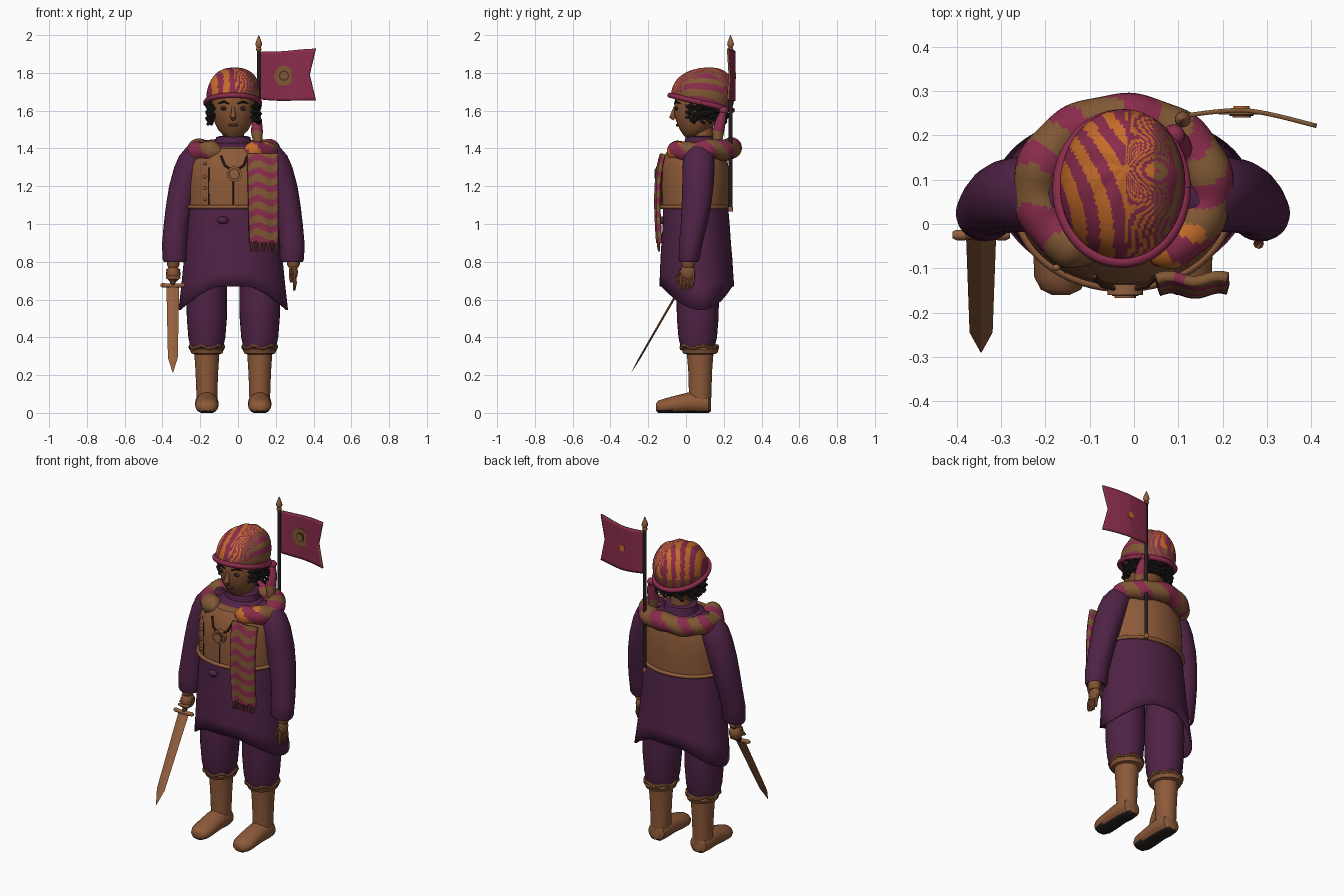
import bpy, bmesh, math, random
from math import sin, cos, pi, sqrt, radians
from mathutils import Vector, Matrix

if "Cube" in bpy.data.objects:
    bpy.data.objects.remove(bpy.data.objects["Cube"])

random.seed(4)
CX = -0.025  # body centre line


def paint(name, r, g, b):
    m = bpy.data.materials.new(name)
    m.diffuse_color = [(c / 255 / 12.92 if c < 11 else ((c / 255 + 0.055) / 1.055) ** 2.4) for c in (r, g, b)] + [1]
    m.use_nodes = True
    m.node_tree.nodes["Principled BSDF"].inputs["Base Color"].default_value = m.diffuse_color
    return m


PURPLE = paint("purple cloth", 80, 35, 70)
LEATHER = paint("tan leather", 141, 90, 57)
SKIN = paint("brown skin", 132, 83, 50)
CRIMSON = paint("crimson cloth", 138, 44, 76)
ORANGE = paint("orange cloth", 198, 108, 42)
OLIVE = paint("olive brown cloth", 128, 88, 52)
BLACK = paint("black", 38, 31, 31)
METAL = paint("bronze", 148, 96, 62)
DARK = paint("dark brown", 70, 42, 30)


def finish(name, bm, mats, rule=None, angle=40):
    bmesh.ops.recalc_face_normals(bm, faces=bm.faces)
    for f in bm.faces:
        f.material_index = rule(f.calc_center_median(), f.normal) if rule else 0
    me = bpy.data.meshes.new(name)
    bm.to_mesh(me)
    bm.free()
    ob = bpy.data.objects.new(name, me)
    bpy.context.collection.objects.link(ob)
    for m in mats if isinstance(mats, (list, tuple)) else [mats]:
        me.materials.append(m)
    bpy.ops.object.select_all(action='DESELECT')
    bpy.context.view_layer.objects.active = ob
    ob.select_set(True)
    bpy.ops.object.shade_smooth_by_angle(angle=radians(angle))
    return ob


def skin_rings(name, rings, mats, rule=None, caps=(True, True), angle=40):
    """Bridge equal loops of points into a surface."""
    bm = bmesh.new()
    vs = [[bm.verts.new(p) for p in r] for r in rings]
    n = len(vs[0])
    for a, b in zip(vs, vs[1:]):
        for i in range(n):
            bm.faces.new((a[i], a[(i + 1) % n], b[(i + 1) % n], b[i]))
    if caps[0]:
        bm.faces.new(vs[0])
    if caps[1]:
        bm.faces.new(vs[-1])
    return finish(name, bm, mats, rule, angle)


def loft(name, secs, mats, n=32, rule=None, axis='z', caps=(True, True), warp=None):
    """Elliptic sections (cx, c2, along, rx, r2) stacked along z or y."""
    rings = []
    for cx, c2, t, rx, r2 in secs:
        ring = []
        for i in range(n):
            a = 2 * pi * i / n
            x, q = cx + rx * cos(a), c2 + r2 * sin(a)
            p = Vector((x, q, t) if axis == 'z' else (x, t, q))
            ring.append(warp(p, a) if warp else p)
        rings.append(ring)
    return skin_rings(name, rings, mats, rule, caps)


def tube(name, pts, radii, mats, n=10, rule=None):
    pts = [Vector(p) for p in pts]
    if not isinstance(radii, (list, tuple)):
        radii = [radii] * len(pts)
    rings = []
    for i, p in enumerate(pts):
        t = (pts[min(i + 1, len(pts) - 1)] - pts[max(i - 1, 0)]).normalized()
        u = t.cross(Vector((0, 0, 1)) if abs(t.z) < 0.9 else Vector((0, 1, 0))).normalized()
        v = t.cross(u)
        rings.append([p + radii[i] * (cos(2 * pi * k / n) * u + sin(2 * pi * k / n) * v) for k in range(n)])
    return skin_rings(name, rings, mats, rule)


def ball(name, c, r, mat, n=16):
    bm = bmesh.new()
    bmesh.ops.create_uvsphere(bm, u_segments=n, v_segments=n // 2 + 2, radius=1)
    bmesh.ops.transform(bm, matrix=Matrix.Translation(c) @ Matrix.Diagonal((*r, 1)), verts=bm.verts)
    return finish(name, bm, mat)


def disc(name, c, r, depth, mat):
    return tube(name, [(c[0], c[1] - depth / 2, c[2]), (c[0], c[1] + depth / 2, c[2])], r, mat, 24)


def sheet(name, u, v, point, mats, rule, thick, rim=0):
    bm = bmesh.new()
    g = [[bm.verts.new(point(i / u, j / v)) for j in range(v + 1)] for i in range(u + 1)]
    for i in range(u):
        for j in range(v):
            bm.faces.new((g[i][j], g[i + 1][j], g[i + 1][j + 1], g[i][j + 1]))
    ob = finish(name, bm, mats, rule)
    m = ob.modifiers.new("thickness", 'SOLIDIFY')
    m.thickness, m.offset, m.material_offset_rim = thick, 0, rim


# Boots, trousers, arms and hands on both sides
for s, side in ((-1, "right"), (1, "left")):
    x = CX + s * 0.14
    loft(side + "_foot", [(x, .05, .132, .03, .035), (x, .052, .12, .052, .052), (x, .058, .07, .062, .058),
                          (x, .058, .01, .06, .056), (x, .047, -.07, .062, .047), (x, .04, -.12, .06, .04),
                          (x, .037, -.148, .045, .033), (x, .035, -.16, .02, .018)], [LEATHER, BLACK], 24,
         lambda c, n: int(c.z < .012), 'y', warp=lambda p, a: Vector((p.x, p.y, max(p.z, .006) - .006)))
    loft(side + "_boot", [(x, .075, z, a, b) for z, a, b in ((.06, .055, .058), (.12, .056, .06), (.22, .06, .063),
         (.31, .066, .07), (.315, .082, .09), (.335, .09, .098), (.355, .082, .09))], LEATHER)
    loft(side + "_trouser", [(x, .062, z, r, r * 1.04) for z, r in ((.335, .07), (.345, .086), (.40, .098),
         (.5, .106), (.6, .108), (.7, .106), (.8, .1))], PURPLE)
    tube(side + "_boot_trim", [(x + .088 * cos(a * pi / 16), .07 + .096 * sin(a * pi / 16), .348 + .008 * sin(a * 1.2))
                               for a in range(33)], .009, LEATHER, 8)
    m = lambda d: CX + s * d
    loft(side + "_sleeve", [(m(.31), .015, .815, .04, .035), (m(.31), .015, .80, .058, .05), (m(.31), .017, .815, .065, .056),
         (m(.31), .025, .9, .067, .062), (m(.3), .043, 1.0, .068, .07), (m(.283), .055, 1.1, .073, .078),
         (m(.26), .063, 1.2, .08, .083), (m(.228), .067, 1.3, .085, .085), (m(.205), .068, 1.36, .082, .08),
         (m(.18), .07, 1.41, .065, .06), (m(.16), .07, 1.43, .03, .03)], PURPLE)
    hx = m(.318)
    loft(side + "_wrist", [(hx, .012, .77, .026, .03), (hx, .012, .785, .034, .036), (hx, .012, .83, .034, .036)], SKIN, 16)
    if s < 0:
        ball("gripping_fist", (hx, .01, .735), (.038, .045, .045), SKIN)
        for k in range(4):
            ball("gripping_finger", (hx, -.025 + .012 * k, .715 + .014 * k), (.041, .014, .012), SKIN, 10)
    else:
        ball("open_palm", (hx, .01, .745), (.024, .04, .045), SKIN)
        for k in range(4):
            y = -.022 + .02 * k
            tube("finger", [(hx, y, .73), (hx + .008, y - .005, .69), (hx + .004, y - .01, .645 + .008 * abs(k - 1.5))],
                 [.012, .011, .007], SKIN, 8)
        tube("thumb", [(hx, -.02, .76), (hx - .012, -.045, .72), (hx - .01, -.045, .69)], [.013, .012, .007], SKIN, 8)


# Long coat with hem dropping to points at the sides
def hem(p, a):
    k = max(0, min(1, (.86 - p.z) / .19)) * max(0, abs(cos(a)) * 1.35 - .35) ** 1.6
    return Vector((p.x + .015 * k * cos(a), p.y + .02 * k, p.z - .125 * k))


coat = loft("coat", [(CX, .057, .67, .275, .198), (CX, .056, .74, .267, .194), (CX, .055, .82, .26, .19),
            (CX, .054, .9, .254, .184), (CX, .054, 1.0, .246, .177), (CX, .05, 1.1, .235, .172), (CX, .05, 1.3, .2, .15),
            (CX, .06, 1.4, .15, .12), (CX, .075, 1.43, .09, .09)], PURPLE, 64, caps=(False, True), warp=hem)
coat.modifiers.new("thickness", 'SOLIDIFY').thickness = .01
loft("collar", [(CX, .08, 1.38, .11, .1), (CX, .08, 1.43, .098, .09), (CX, .08, 1.46, .09, .082),
                (CX, .08, 1.465, .075, .07)], PURPLE)
ball("sash_knot", (-.08, -.128, 1.02), (.03, .018, .02), PURPLE)

# Leather vest with rolled rim, seam, buttons and medallion
loft("vest", [(CX, .045, 1.085, .235, .18), (CX, .045, 1.2, .237, .185), (CX, .045, 1.3, .23, .18),
              (CX, .05, 1.36, .212, .165), (CX, .055, 1.4, .18, .145), (CX, .06, 1.41, .1, .1)], LEATHER, 64)
tube("vest_rim", [(CX + .24 * cos(a * pi / 32), .045 + .188 * sin(a * pi / 32), 1.09) for a in range(65)], .011, LEATHER)
vest_y = lambda x: .045 - .185 * sqrt(1 - ((x - CX) / .238) ** 2)
for z in (1.13, 1.19, 1.25, 1.32):
    ball("vest_button", (-.175, vest_y(-.175), z), (.009, .008, .009), METAL, 10)
tube("vest_seam", [(CX, -.141, 1.1), (CX, -.141, 1.24)], .004, DARK, 6)
for x in (-.155, .06):
    tube("vest_panel_edge", [(x, vest_y(x) + .001, 1.1), (x, vest_y(x) + .001, 1.3)], .003, DARK, 6)
for s in (-1, 1):
    tube("medallion_cord", [(-.02 + s * .07, -.118, 1.36), (-.02 + s * .05, -.139, 1.31), (-.02 + s * .02, -.146, 1.29)],
         .006, DARK, 8)
disc("medallion", (-.02, -.148, 1.265), .04, .024, METAL)
disc("medallion_groove", (-.02, -.161, 1.265), .03, .004, DARK)
disc("medallion_face", (-.02, -.163, 1.265), .024, .008, METAL)


# Striped scarf around the shoulders
def scarf_rule(c, n):
    t = math.atan2(c.y - .085, c.x - CX) * 9 + (c.z - 1.39) * 34 + 1.5 * sin(c.x * 14)
    if sin(t) > .1:
        return 0
    return 2 if abs(c.x - .1) < .06 and c.y < 0 else 1


arc = [radians(-74 + 327 * i / 110) for i in range(111)]
tube("scarf_ring", [(CX + .195 * cos(a), .082 + .158 * sin(a), 1.388 + .01 * sin(a) + .005 * sin(5 * a)) for a in arc],
     [.054 * min(1, sqrt(min(i, 110 - i) / 6 + .06)) * (1 + .05 * sin(i * .5)) for i in range(111)],
     [CRIMSON, OLIVE, ORANGE], 24, scarf_rule)
sheet("scarf_end", 20, 90, lambda u, v: (.062 + .15 * u - .012 * v * (1 - u), -.142 - .01 * sin(pi * v) +
      .006 * sin(u * 9) + .02 * v ** 6, .9 + .47 * v), [CRIMSON, OLIVE],
      lambda c, n: int(sin(c.z * 88 + 1.2 * sin(c.x * 45)) > -.1), .022)
for k in range(7):
    x = .07 + .022 * k
    tube("scarf_fringe", [(x, -.143, .91), (x + .003, -.146, .885), (x, -.143, .855)], [.009, .008, .005],
         CRIMSON if k % 2 else OLIVE, 8)

# Neck, head and face
loft("neck", [(CX, .085, 1.42, .06, .06), (CX, .085, 1.54, .055, .058)], SKIN)
loft("head", [(CX, .025, 1.456, .025, .025), (CX, .033, 1.468, .05, .045), (CX, .045, 1.495, .078, .075),
              (CX, .055, 1.53, .096, .102), (CX, .06, 1.58, .11, .122), (CX, .065, 1.65, .113, .126),
              (CX, .07, 1.71, .1, .11), (CX, .07, 1.74, .06, .06)], SKIN)
tube("nose", [(CX, -.058, 1.62), (CX, -.067, 1.59), (CX, -.074, 1.568), (CX, -.06, 1.555)], [.008, .011, .016, .011], SKIN)
ball("lips", (CX, -.045, 1.523), (.025, .009, .008), DARK)
for s in (-1, 1):
    e = CX + s * .05
    ball("eye", (e, -.05, 1.612), (.019, .006, .011), DARK)
    ball("pupil", (e, -.054, 1.612), (.008, .004, .009), BLACK, 10)
    tube("eyebrow", [(CX + s * .022, -.06, 1.636), (e, -.053, 1.648), (CX + s * .08, -.031, 1.638)],
         [.004, .007, .003], BLACK, 8)

# Curly hair below the hat
loft("hair_mass", [(CX, .105, 1.55, .095, .085), (CX, .1, 1.59, .12, .1), (CX, .1, 1.66, .122, .108)], BLACK)
for k in range(34):
    a = radians(-38 + 256 * k / 33)
    r, ln = .125 + random.uniform(-.006, .01), random.uniform(.07, .11)
    cx, cy, top = CX + r * cos(a), .085 + (r - .005) * sin(a), 1.635
    w = random.uniform(0, 6)
    tube("curl", [(cx + .011 * cos(w + i * 1.1), cy + .011 * sin(w + i * 1.1), top - ln * i / 14)
                  for i in range(15)], .008, BLACK, 6)

# Striped soft hat with tilted band and hanging tail
tilt = lambda y: -.24 * (y - .08)


def hat_point(t, a, grow=1):
    h = t * pi / 2
    r = cos(h) ** .75 * (1 + .1 * sin(2 * h))
    y = .08 + .16 * grow * r * sin(a) + .045 * sin(h)
    return Vector((-.028 + .138 * grow * r * cos(a) + .01 * sin(h), y,
                   1.642 + .186 * sin(h) + tilt(y) * (1 - t) + .004 * sin(7 * a + 4 * t) * sin(2 * h)))


def hat_rule(c, n):
    k = max(0, min(1, (c.x + .02) / .1))
    t = c.x + 1.6 * (c.y - .06) ** 2 - k * (.75 * c.z + .2 * c.y) + .3 * (1 - k) * c.y
    if sin(t * 2 * pi / .062 + 1) < 0:
        return 0
    return 1 if c.x < .045 and c.z > 1.67 else 2


skin_rings("hat", [[hat_point(.985 * j / 44, 2 * pi * i / 96) for i in range(96)] for j in range(45)],
           [CRIMSON, ORANGE, OLIVE], hat_rule)
tube("hat_band", [hat_point(0, a * pi / 32, 1.03) for a in range(65)], .014, CRIMSON, 12)
ball("hat_knot", (.09, .2, 1.6), (.025, .025, .022), CRIMSON)
tube("hat_tail", [(.09, .2, 1.6), (.1, .185, 1.55), (.1, .17, 1.49), (.105, .165, 1.42)], [.016, .026, .032, .022],
     [CRIMSON, OLIVE], 12, lambda c, n: int(1.45 < c.z < 1.49))

# Banner pole, finial and swallow-tailed flag
PX, PY = .11, .236
tube("banner_pole", [(PX, PY, 1.07), (PX, PY, 1.94)], .01, BLACK, 12)
loft("pole_finial", [(PX, PY, z, r, r) for z, r in ((1.915, .01), (1.925, .015), (1.935, .011), (1.95, .018),
                                                   (1.965, .015), (2.0, .001))], METAL, 16)
loft("pole_foot", [(PX, PY, 1.065, .013, .013), (PX, PY, 1.09, .013, .013)], METAL, 12)


def flag_point(u, v):
    w = .295 - .033 * (1 - abs(2 * v - 1))
    x = .117 + w * u
    return (x, .245 + .012 * sin((x - .12) * 12) - .12 * max(0, x - .25),
            1.787 + (v - .5) * (.255 + .02 * u) - .004 * sin(u * 5))


sheet("flag", 24, 16, flag_point, [CRIMSON, OLIVE], lambda c, n: 0, .01, 1)
disc("emblem_rim", (.243, .25, 1.785), .052, .006, OLIVE)
disc("emblem_ring", (.243, .246, 1.785), .027, .004, DARK)
disc("emblem_boss", (.243, .244, 1.785), .021, .008, OLIVE)
disc("emblem_back", (.243, .263, 1.785), .018, .006, ORANGE)

# Sword held low, pointing forward and down
SX = -.345
axis = Vector((0, -.5, -.866))
hilt = Vector((SX, -.025, .672))
tube("sword_grip", [hilt - axis * .14, hilt], .014, DARK, 10)
ball("sword_pommel", hilt - axis * .14, (.02, .02, .02), METAL)
tube("sword_guard", [hilt + Vector((d, 0, .004 * (abs(d) > .05))) for d in (-.065, -.055, 0, .055, .065)],
     [.007, .012, .011, .012, .007], METAL)
flat = Vector((0, .866, -.5))
skin_rings("sword_blade", [[hilt + axis * d + Vector((w, 0, 0)), hilt + axis * d + flat * t,
                            hilt + axis * d - Vector((w, 0, 0)), hilt + axis * d - flat * t]
                           for d, w, t in ((0, .034, .006), (.44, .026, .005), (.53, .001, .0005))], METAL, angle=5)
